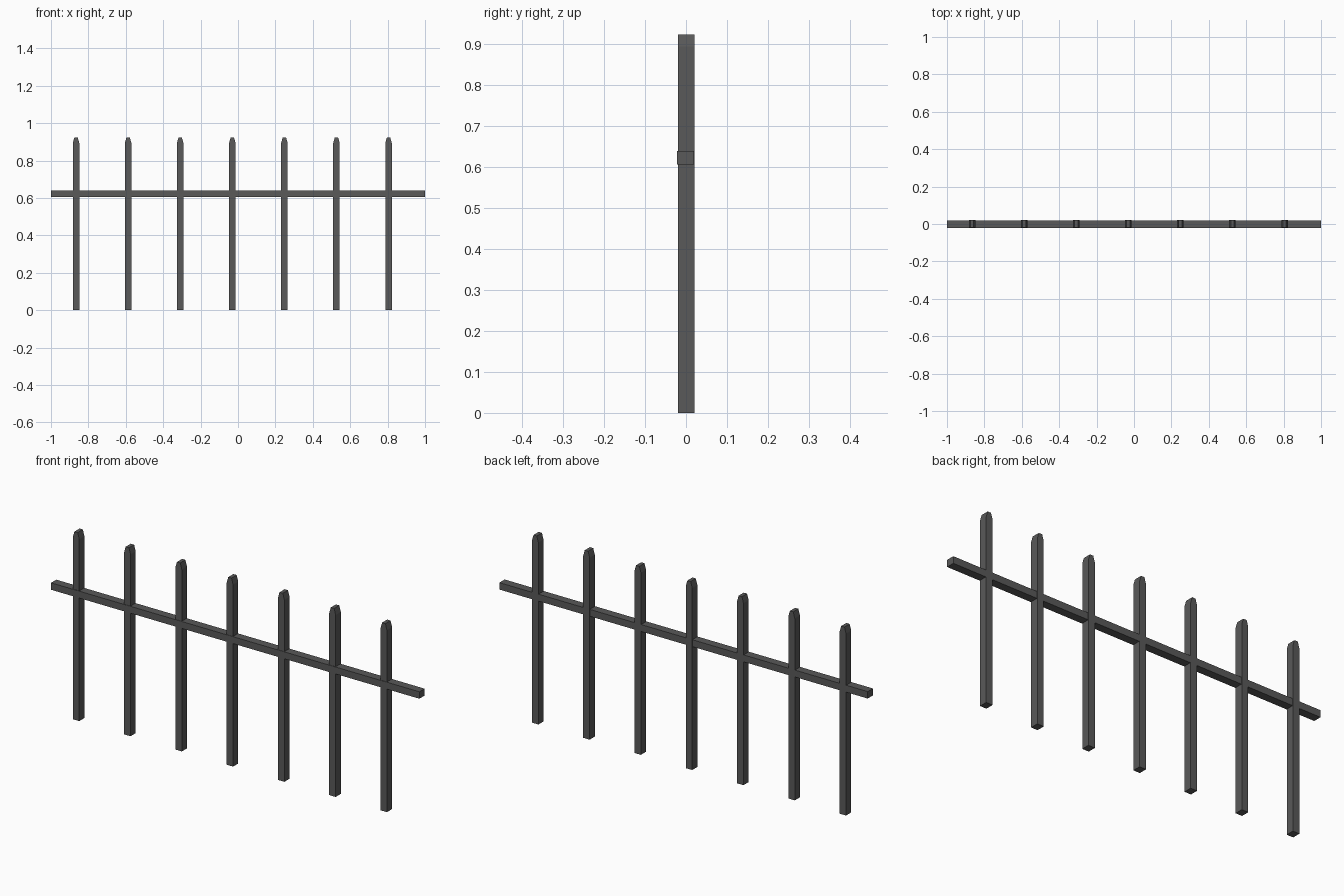
import bpy
import bmesh

cube = bpy.data.objects.get("Cube")
if cube:
    bpy.data.objects.remove(cube, do_unlink=True)

# Dark iron material
iron = bpy.data.materials.new("dark_grey_iron")
iron.use_nodes = True
iron.diffuse_color = (0.1, 0.1, 0.1, 1)
iron.node_tree.nodes["Principled BSDF"].inputs["Base Color"].default_value = iron.diffuse_color


def extrude_profile(name, profile, y_front, y_back, x=0):
    """Extrude an x-z outline from front to back."""
    bm = bmesh.new()
    face = bm.faces.new([bm.verts.new((px, y_front, pz)) for px, pz in profile])
    result = bmesh.ops.extrude_face_region(bm, geom=[face])
    moved = [v for v in result["geom"] if isinstance(v, bmesh.types.BMVert)]
    bmesh.ops.translate(bm, verts=moved, vec=(0, y_back - y_front, 0))
    bmesh.ops.recalc_face_normals(bm, faces=bm.faces)
    mesh = bpy.data.meshes.new(name)
    bm.to_mesh(mesh)
    bm.free()
    mesh.materials.append(iron)
    obj = bpy.data.objects.new(name, mesh)
    obj.location.x = x
    bpy.context.collection.objects.link(obj)
    return obj


# Upright pickets with chamfered tops
HALF, TIP, SHOULDER, TOP = 0.0175, 0.009, 0.893, 0.923
picket = [(-HALF, 0), (HALF, 0), (HALF, SHOULDER), (TIP, TOP), (-TIP, TOP), (-HALF, SHOULDER)]
for i in range(7):
    extrude_profile(f"picket_{i + 1}", picket, -0.0195, 0.0205, -0.866 + i * 0.2785)

# Horizontal rail, slightly proud of the pickets at the front
rail = [(-1, 0.605), (1, 0.605), (1, 0.639), (-1, 0.639)]
extrude_profile("rail", rail, -0.0215, 0.019)
